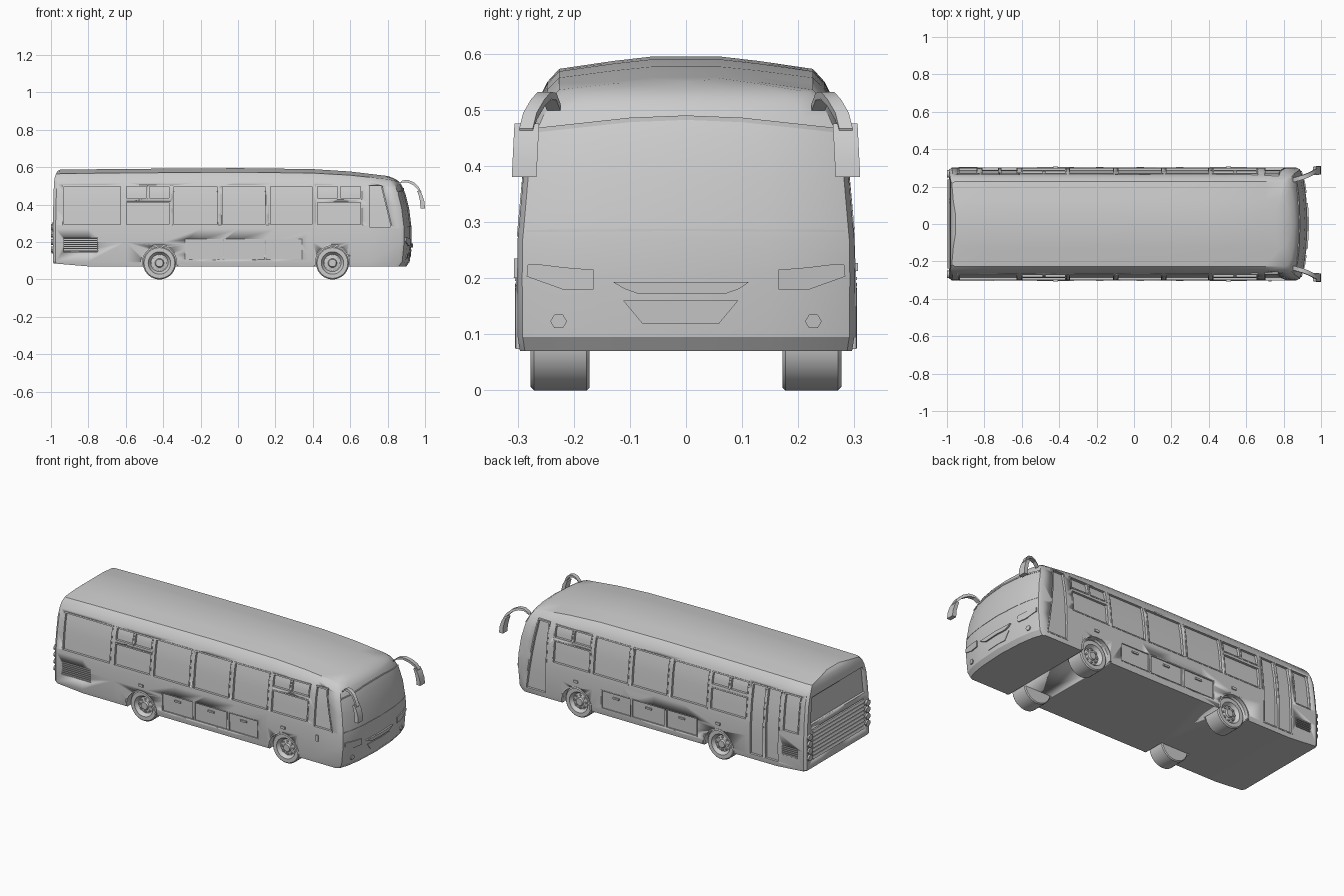
import bpy, bmesh, math
from mathutils import Vector
from mathutils.bvhtree import BVHTree

if "Cube" in bpy.data.objects:
    bpy.data.objects.remove(bpy.data.objects["Cube"])

def lerp_table(t, v):
    if v <= t[0][0]: return t[0][1]
    for (a, p), (b, q) in zip(t, t[1:]):
        if v <= b: return p + (q - p) * (v - a) / (b - a)
    return t[-1][1]

def finish(name, bm, angle=30):
    bmesh.ops.recalc_face_normals(bm, faces=bm.faces)
    me = bpy.data.meshes.new(name)
    bm.to_mesh(me)
    ob = bpy.data.objects.new(name, me)
    bpy.context.collection.objects.link(ob)
    bpy.ops.object.select_all(action='DESELECT')
    ob.select_set(True)
    bpy.context.view_layer.objects.active = ob
    bpy.ops.object.shade_smooth_by_angle(angle=math.radians(angle))
    return ob

def loft(bm, rings, caps=True):
    rows = [[bm.verts.new(p) for p in r] for r in rings]
    n = len(rows[0])
    for a, b in zip(rows, rows[1:]):
        for i in range(n):
            bm.faces.new((a[i], a[(i + 1) % n], b[(i + 1) % n], b[i]))
    if caps:
        bm.faces.new(rows[0]); bm.faces.new(rows[-1])
    return rows

def box(bm, a, b):
    (x0, y0, z0), (x1, y1, z1) = a, b
    loft(bm, [[(x0, y0, z), (x1, y0, z), (x1, y1, z), (x0, y1, z)] for z in (z0, z1)])

# body: horizontal outlines stacked upward (height, half width, front x, rear x)
LEVELS = [(.07, .296, .90, -.985), (.095, .30, .918, -.99), (.2, .301, .928, -.99), (.27, .30, .928, -.99),
          (.29, .298, .926, -.99), (.38, .29, .915, -.988), (.47, .278, .897, -.986), (.52, .262, .885, -.984),
          (.55, .247, .875, -.981), (.573, .226, .862, -.974), (.587, .13, .84, -.966), (.595, .06, .81, -.955)]
DROP = [(-1, .014), (-.95, .008), (-.6, .004), (0, 0), (.4, .005), (.6, .018), (.8, .042), (.93, .075)]
STATIONS = [-.8, -.6, -.4, -.2, 0, .2, .4, .5, .6, .7]

def wall(z):
    return lerp_table([(l[0], l[1]) for l in LEVELS], z)

def outline(z, w, f, r):
    half = [(0, r), (.5, r), (.96, r), (1, r + .015)] + [(1, x) for x in STATIONS]
    half += [(1, f - .06), (.97, f - .04), (.8, f - .022), (.5, f - .008), (0, f)]
    t = min(1, max(0, (z - .42) / .175))
    def height(x):
        return z - lerp_table(DROP, x) * t + (max(0, -.85 - x) * .12 if z < .08 else 0)
    pts = [(x, -w * u, height(x)) for u, x in half]
    return pts + [(x, -y, h) for x, y, h in pts[-2:0:-1]]

bm = bmesh.new()
rows = loft(bm, [outline(*l) for l in LEVELS], caps=False)
for r in (rows[0], rows[-1]):
    n = len(r)
    bm.faces.new((r[0], r[1], r[-1]))
    for i in range(1, n // 2 - 1):
        bm.faces.new((r[i], r[i + 1], r[n - i - 1], r[n - i]))
    bm.faces.new((r[n // 2 - 1], r[n // 2], r[n // 2 + 1]))
body_bvh = BVHTree.FromBMesh(bm)
body = finish("body", bm)

# panels that follow the tilted side wall; x2 is the upper right corner
def panel(bm, s, x0, x1, z0, z1, inner, outer, x2=None):
    x2 = x1 if x2 is None else x2
    rings = []
    for k in range(5):
        z = z0 + (z1 - z0) * k / 4
        xr = x1 + (x2 - x1) * k / 4
        a, b = s * (wall(z) + inner), s * (wall(z) + outer)
        rings.append([(x0, a, z), (xr, a, z), (xr, b, z), (x0, b, z)])
    loft(bm, rings)

cut, frames, hatches, slats, trims = (bmesh.new() for _ in range(5))

def opening(bm, s, x0, x1, z0, z1, x2=None, depth=.012, e=.006, out=.002):
    x2 = x1 if x2 is None else x2
    panel(cut, s, x0, x1, z0, z1, -depth, .04, x2)
    lo = -depth - .004
    panel(bm, s, x0 - e, x1 + e, z0 - e, z0 + .001, lo, out)
    panel(bm, s, x0 - e, x2 + e, z1 - .001, z1 + e, lo, out)
    panel(bm, s, x0 - e, x0 + .001, z0, z1, lo, out)
    # slanted right bar
    rings = []
    for k in range(5):
        z, x = z0 + (z1 - z0) * k / 4, x1 + (x2 - x1) * k / 4
        a, b = s * (wall(z) + lo), s * (wall(z) + out)
        rings.append([(x - .001, a, z), (x + e, a, z), (x + e, b, z), (x - .001, b, z)])
    loft(bm, rings)

def grille(s, x0, x1, z0, z1, n):
    panel(cut, s, x0, x1, z0, z1, -.012, .04)
    for i in range(n):
        z = z0 + (z1 - z0) * (i + .25) / n
        panel(slats, s, x0 - .002, x1 + .002, z, z + (z1 - z0) * .5 / n, -.015, .004)

for s in (-1, 1):
    for x0, x1 in ((-.342, -.112), (-.083, .145), (.172, .396)):
        opening(frames, s, x0, x1, .293, .498)
    for x0, xm, x1 in ((-.597, -.482, -.367), (.424, .54, .656)):
        opening(frames, s, x0, x1, .293, .412)
        opening(frames, s, x0, xm - .007, .434, .498)
        opening(frames, s, xm + .007, x1, .434, .498)
    for x0, x1 in ((-.28, -.085), (-.07, .138), (.153, .337)):
        opening(hatches, s, x0, x1, .11, .212, depth=.004, e=.004)
        xm = (x0 + x1) / 2
        panel(trims, s, xm - .02, xm + .02, .182, .192, -.008, .003)
    for x in (-.42, .505):
        panel(trims, s, x - .014, x + .014, .213, .227, -.005, .006)
# driver side: rear window, cab window, engine grille, handle
opening(frames, -1, -.932, -.627, .293, .498)
opening(frames, -1, .703, .818, .28, .5, .765)
grille(-1, -.932, -.75, .148, .225, 7)
panel(trims, -1, .72, .735, .2, .235, -.005, .006)
# door side: folding rear doors, small window, grille, front door
opening(frames, 1, -.81, -.727, .1, .5)
opening(frames, 1, -.71, -.627, .1, .5)
opening(frames, 1, -.935, -.84, .293, .498)
grille(1, -.935, -.84, .15, .205, 5)
opening(frames, 1, .703, .83, .1, .5, .77)

# rear window recess, louvres and lamp clusters
loft(cut, [[(x, -.255, .345), (x, .255, .345), (x, .235, .5), (x, -.235, .5)] for x in (-1.05, -.974)])
box(cut, (-1.05, -.235, .135), (-.978, .235, .315))
for i in range(8):
    z = .14 + i * .022
    loft(slats, [[(-.975, y, z), (-.996, y, z), (-.99, y, z + .014), (-.975, y, z + .014)] for y in (-.238, .238)])
lamps = bmesh.new()
for s in (-1, 1):
    for i in range(4):
        z = .16 + i * .04
        ring = [(s * .268 + .02 * math.cos(a * math.pi / 6), z + .017 * math.sin(a * math.pi / 6)) for a in range(12)]
        loft(lamps, [[(x, y, h) for y, h in ring] for x in (-.975, -1)])

# wheel arches
WHEELS = (-.42, .505)
def circle(x, y, z, r, n=36):
    return [(x + r * math.cos(i * math.tau / n), y, z + r * math.sin(i * math.tau / n)) for i in range(n)]
flares = bmesh.new()
for x in WHEELS:
    for s in (-1, 1):
        loft(cut, [circle(x, s * y, .088, .094) for y in (.168, .35)])
        rings = []
        for k in range(25):
            a = math.radians(-8 + 196 * k / 24)
            c, d = math.cos(a), math.sin(a)
            o = .1 / max(abs(c), abs(d), (abs(c) + abs(d)) * .8)
            o = max(o, .098)
            rings.append([(x + r * c, s * y, .088 + r * d) for r, y in
                          ((.092, .285), (o, .285), (o, .303), (.092, .305))])
        loft(flares, rings)

cutter = finish("cutter", cut)
mod = body.modifiers.new("openings", 'BOOLEAN')
mod.operation, mod.solver, mod.object = 'DIFFERENCE', 'EXACT', cutter
bpy.context.view_layer.objects.active = body
bpy.ops.object.modifier_apply(modifier=mod.name)
bpy.data.objects.remove(cutter)
for name, b in (("window_frames", frames), ("luggage_hatches", hatches), ("grille_slats", slats),
                ("handles_and_markers", trims), ("tail_lamps", lamps), ("wheel_arches", flares)):
    finish(name, b)

# wheels: turned profile (radius, depth from centre line) plus rim studs
TYRE = [(.015, .272), (.02, .272), (.024, .262), (.046, .257), (.056, .27), (.06, .277), (.082, .277),
        (.088, .271), (.088, .177), (.083, .172), (.02, .172)]
wheels = bmesh.new()
for x in WHEELS:
    for s in (-1, 1):
        loft(wheels, [circle(x, s * y, .088, r) for r, y in TYRE])
        for i in range(8):
            a = i * math.tau / 8
            cx, cz = x + .036 * math.cos(a), .088 + .036 * math.sin(a)
            loft(wheels, [circle(cx, s * y, cz, .006, 6) for y in (.255, .266)])
finish("wheels", wheels)

# front fittings, projected on the curved nose
def nose(y, z):
    hit = body_bvh.ray_cast(Vector((2, y, z)), Vector((-1, 0, 0)))[0]
    return hit.x if hit else .86

def plate(bm, poly, t):
    loft(bm, [[(nose(y, z) + d, y, z) for y, z in poly] for d in (-.012, t)])

nosebm = bmesh.new()
plate(nosebm, [(-.13, .193), (0, .193), (.112, .193), (.095, .181), (.07, .172), (0, .172), (-.085, .172), (-.11, .181)], .009)
plate(nosebm, [(-.112, .16), (0, .16), (.093, .16), (.058, .118), (0, .118), (-.077, .118)], .003)
finish("bumper_grilles", nosebm)
lights = bmesh.new()
for s in (-1, 1):
    plate(lights, [(s * y, z) for y, z in ((.282, .224), (.265, .225), (.215, .219), (.165, .215), (.165, .18),
                                          (.22, .18), (.284, .203))], .006)
    plate(lights, [(s * .227 + .015 * math.cos(i * math.pi / 3), .123 + .014 * math.sin(i * math.pi / 3)) for i in range(6)], .006)
finish("headlights", lights)

def strip(name, keys, r):
    pts = []
    for (a, b), (c, d) in zip(keys, keys[1:]):
        pts += [(a + (c - a) * k / 6, b + (d - b) * k / 6) for k in range(6)]
    pts.append(keys[-1])
    b = bmesh.new()
    loft(b, [[(nose(y, z) + dx, y, z + dz) for dx, dz in ((-r, -r), (r, -r), (r, r), (-r, r))] for y, z in pts])
    finish(name, b)
strip("windshield_header", [(-.265, .464), (-.1, .482), (0, .486), (.1, .482), (.265, .464)], .004)
strip("windshield_sill", [(-.284, .284), (0, .286), (.284, .284)], .002)

# mirrors on curved arms
arms, heads = bmesh.new(), bmesh.new()
for s in (-1, 1):
    path = [(.85, .236, .505), (.875, .243, .523), (.905, .252, .525), (.935, .264, .512), (.96, .278, .488), (.975, .285, .46)]
    loft(arms, [[(x, s * (y - .012), z - .006), (x, s * (y + .012), z - .006),
                 (x + .006, s * (y + .012), z + .007), (x + .006, s * (y - .012), z + .007)] for x, y, z in path])
    prof = [(.958, .472), (.972, .476), (.986, .45), (.997, .415), (1, .38), (.975, .38), (.974, .415), (.966, .45)]
    loft(heads, [[(x, s * (y + (z - .43) * -.05), z) for x, z in prof] for y in (.264, .308)])
finish("mirror_arms", arms)
finish("mirror_heads", heads)
